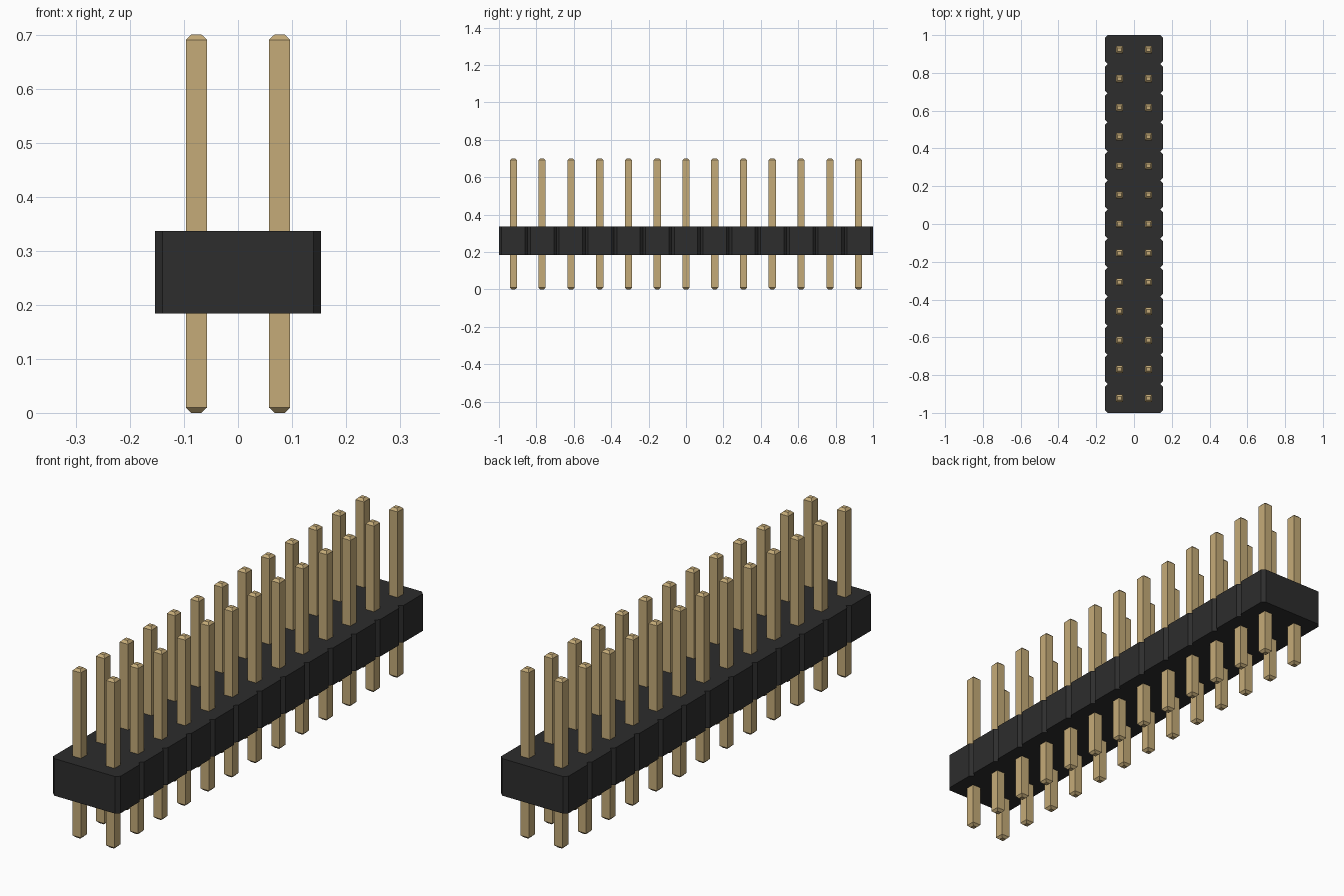
import bpy, bmesh

cube = bpy.data.objects.get("Cube")
if cube:
    bpy.data.objects.remove(cube, do_unlink=True)

COUNT = 13
PITCH = 2 / COUNT
HALF = PITCH / 2
CHAMFER = 0.0146
BODY_Z = (0.184, 0.337)
PIN_HALF, TIP_HALF, TIP = 0.0192, 0.0095, 0.0096
PIN_TOP = 0.70


def material(name, rgb):
    mat = bpy.data.materials.new(name)
    mat.use_nodes = True
    mat.diffuse_color = (*rgb, 1)
    mat.node_tree.nodes["Principled BSDF"].inputs["Base Color"].default_value = (*rgb, 1)
    return mat


def loft(name, loops, mat):
    """Solid through matching loops of points, capped at both ends."""
    bm = bmesh.new()
    rings = [[bm.verts.new(p) for p in loop] for loop in loops]
    n = len(rings[0])
    for a, b in zip(rings, rings[1:]):
        for i in range(n):
            j = (i + 1) % n
            bm.faces.new((a[i], a[j], b[j], b[i]))
    bm.faces.new(rings[0][::-1])
    bm.faces.new(rings[-1])
    bmesh.ops.recalc_face_normals(bm, faces=bm.faces[:])
    mesh = bpy.data.meshes.new(name)
    bm.to_mesh(mesh)
    bm.free()
    mesh.materials.append(mat)
    obj = bpy.data.objects.new(name, mesh)
    bpy.context.collection.objects.link(obj)
    return obj


black = material("black plastic", (0.026, 0.026, 0.026))
gold = material("gold metal", (0.56, 0.41, 0.19))

# Housing: one outline with a V notch between neighbouring positions
side = [(PITCH - CHAMFER, -1)]
for k in range(COUNT):
    y = -1 + k * PITCH
    side += [(PITCH, y + CHAMFER), (PITCH, y + PITCH - CHAMFER),
             (PITCH - CHAMFER, y + PITCH)]
outline = side + [(-x, y) for x, y in reversed(side)]
loft("housing", [[(x, y, z) for x, y in outline] for z in BODY_Z], black)

# Pins: square posts with tapered tips, two per position
sections = [(0, TIP_HALF), (TIP, PIN_HALF),
            (PIN_TOP - TIP, PIN_HALF), (PIN_TOP, TIP_HALF)]
corners = [(-1, -1), (1, -1), (1, 1), (-1, 1)]
pin = loft("pin", [[(cx * h, cy * h, z) for cx, cy in corners]
                   for z, h in sections], gold)
for k in range(COUNT):
    for label, sx in (("left", 1), ("right", -1)):
        post = bpy.data.objects.new(f"{label}_pin_{k + 1}", pin.data)
        post.location = (sx * HALF, -1 + (k + 0.5) * PITCH, 0)
        bpy.context.collection.objects.link(post)
bpy.data.objects.remove(pin)
